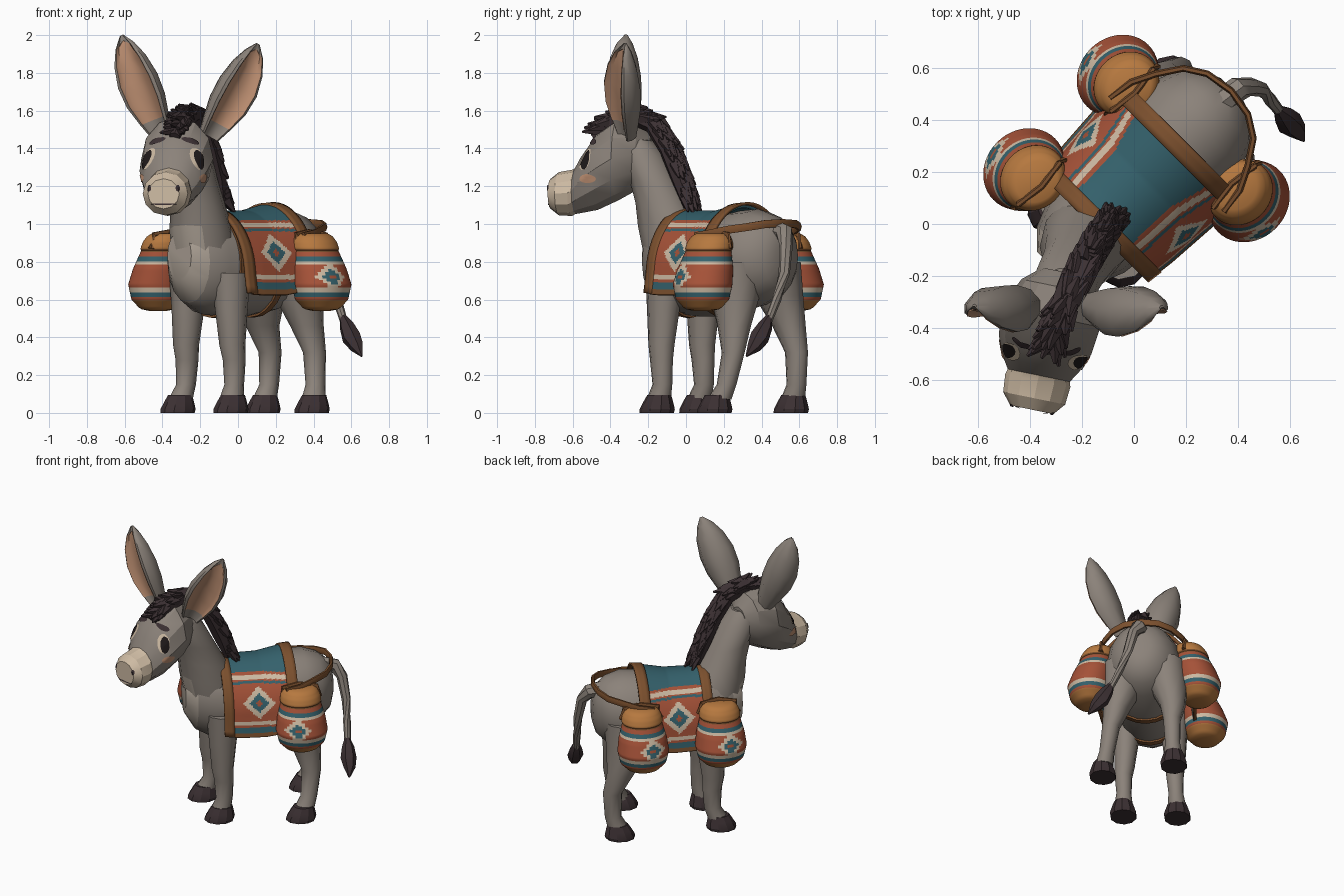
import bpy, bmesh, math, random
from mathutils import Vector as V, Matrix
from mathutils.bvhtree import BVHTree

if "Cube" in bpy.data.objects:
    bpy.data.objects.remove(bpy.data.objects["Cube"])

random.seed(4)
COL = {"grey_fur": (.26, .225, .195), "pale_fur": (.40, .345, .29), "cream": (.62, .50, .37),
       "dark_hair": (.045, .03, .033), "peach": (.52, .28, .17), "red_cloth": (.38, .085, .04),
       "teal_cloth": (.035, .12, .15), "brown_leather": (.20, .08, .027),
       "tan_leather": (.47, .19, .05), "eye_black": (.014, .01, .01)}
MAT = {}
for k, c in COL.items():
    MAT[k] = bpy.data.materials.new(k)
    MAT[k].diffuse_color = (*c, 1)
Z = V((0, 0, 1))


def finish(name, bm, rule, angle=35, normals=True):
    """rule: a colour name, or a function(face centre, normal) giving one."""
    if normals:
        bmesh.ops.recalc_face_normals(bm, faces=bm.faces)
    bm.normal_update()
    me = bpy.data.meshes.new(name)
    used = []
    for f in bm.faces:
        m = rule if isinstance(rule, str) else rule(f.calc_center_median(), f.normal)
        if m not in used:
            used.append(m)
        f.material_index = used.index(m)
    bm.to_mesh(me)
    bm.free()
    for m in used:
        me.materials.append(MAT[m])
    ob = bpy.data.objects.new(name, me)
    bpy.context.collection.objects.link(ob)
    bpy.ops.object.select_all(action='DESELECT')
    ob.select_set(True)
    bpy.context.view_layer.objects.active = ob
    bpy.ops.object.shade_smooth_by_angle(angle=math.radians(angle))
    return ob


def loft(name, rings, rule, angle=35, closed=True, cap=True):
    bm = bmesh.new()
    R = [[bm.verts.new(p) for p in r] for r in rings]
    n = len(R[0])
    for a, b in zip(R, R[1:]):
        for i in range(n if closed else n - 1):
            j = (i + 1) % n
            bm.faces.new((a[i], a[j], b[j], b[i]))
    if cap and closed:
        bm.faces.new(R[0])
        bm.faces.new(R[-1])
    return finish(name, bm, rule, angle)


def ring(c, a, b, n=12):
    return [V(c) + V(a) * math.cos(2 * math.pi * i / n) + V(b) * math.sin(2 * math.pi * i / n) for i in range(n)]


def tube(name, pts, rule, n=8, flat=None, angle=40):
    """pts: (x, y, z, r); flat gives a ribbon thickness."""
    P = [V(p[:3]) for p in pts]
    rings = []
    for i, p in enumerate(P):
        t = (P[min(i + 1, len(P) - 1)] - P[max(i - 1, 0)]).normalized()
        a = t.cross(Z if abs(t.z) < .95 else V((1, 0, 0))).normalized()
        r = pts[i][3]
        rings.append(ring(p, a * (flat or r), t.cross(a) * r, n))
    return loft(name, rings, rule, angle)


# Body frame: s runs to the rump, u to the animal's left
B, L = V((.707, .707, 0)), V((.707, -.707, 0))
OFF = V((-.07, .07, 0))
def W(s, u, z): return B * s + L * u + OFF + Z * z


BODY = [(-.34, .83, .09, .13), (-.27, .80, .16, .22), (-.16, .785, .205, .265), (0, .775, .225, .265),
        (.15, .775, .235, .265), (.3, .80, .245, .27), (.44, .82, .24, .26), (.54, .825, .20, .225),
        (.61, .83, .13, .165), (.635, .83, .06, .08)]
def section(s):
    for a, b in zip(BODY, BODY[1:]):
        if s <= b[0]:
            k = (s - a[0]) / (b[0] - a[0])
            return [a[i] + (b[i] - a[i]) * k for i in (1, 2, 3)]


def fur(c, n): return "pale_fur" if n.dot(-B) > .62 and c.z < 1.02 and n.z < .6 else "grey_fur"


loft("body", [ring(W(s, 0, zc), L * w, Z * h, 16) for s, zc, w, h in BODY], fur)
# Neck
loft("neck", [ring(c, (a, -a * .5, 0), (-b * .5, -b, .25 * b), 12) for c, a, b in [
    ((-.17, -.03, .80), .155, .18), ((-.19, -.065, .95), .15, .175), ((-.205, -.105, 1.08), .13, .15),
    ((-.23, -.16, 1.22), .115, .13), ((-.265, -.23, 1.38), .11, .12), ((-.28, -.26, 1.46), .08, .08)]], fur)

# Legs: centre and radius at each height, then a hoof
LEGS = {"front_left": ([(-.04, -.11, .74, .10), (-.035, -.12, .55, .083), (-.03, -.13, .36, .066), (-.02, -.13, .28, .058),
                        (-.02, -.125, .15, .05), (-.035, -.145, .07, .062)], (-.04, -.155)),
        "front_right": ([(-.26, .09, .74, .10), (-.265, .09, .55, .083), (-.275, .085, .36, .066), (-.27, .09, .28, .058),
                         (-.275, .095, .15, .05), (-.305, .07, .07, .062)], (-.32, .055)),
        "hind_left": ([(.29, .25, .80, .16), (.32, .26, .62, .125), (.365, .255, .46, .085), (.405, .25, .32, .058),
                       (.41, .215, .15, .05), (.40, .175, .07, .062)], (.39, .15)),
        "hind_right": ([(.13, .44, .80, .16), (.12, .49, .62, .125), (.13, .545, .46, .085), (.17, .585, .32, .058),
                        (.165, .585, .15, .05), (.14, .565, .07, .062)], (.13, .555))}
for nm, (pts, (hx, hy)) in LEGS.items():
    loft(nm + "_leg", [ring(p[:3], B * p[3] * 1.1, L * p[3], 10) for p in pts], "grey_fur", 45)
    loft(nm + "_hoof", [ring(V((hx, hy, z)) + B * z * .2, B * r * 1.12, L * r, 10) for z, r in
                        [(0, .086), (.02, .088), (.06, .074), (.095, .06)]], "dark_hair", 25)

# Tail and its tuft
tube("tail", [(.27, .39, .93, .03), (.34, .47, .97, .055), (.40, .52, .955, .048), (.45, .53, .89, .036),
              (.49, .52, .74, .03), (.525, .48, .60, .025), (.565, .43, .47, .02)], "grey_fur")
tube("tail_tuft", [(.555, .44, .51, .018), (.575, .42, .46, .04), (.60, .39, .40, .052), (.63, .36, .35, .038),
                   (.655, .32, .30, .005)], "dark_hair", 6, angle=20)

# Head frame: d runs to the nose, w to the animal's left
F = V((-.2, -.98, 0))
S = Z.cross(F)
def H(d, w, z): return V((-.305, -.28, z)) + F * d + S * w


HEAD = [(-.1, 1.37, .07, .1), (-.04, 1.37, .14, .18), (.08, 1.345, .195, .22), (.19, 1.28, .182, .205),
        (.27, 1.215, .148, .155), (.31, 1.175, .122, .122), (.33, 1.165, .128, .122), (.40, 1.16, .122, .115), (.445, 1.16, .085, .08)]
head = loft("head", [ring(H(d, 0, z), S * w, Z * h, 12) for d, z, w, h in HEAD],
            lambda c, n: "cream" if (c - H(0, 0, 0)).dot(F) > .31 else "grey_fur", 25)
tree = BVHTree.FromPolygons([v.co for v in head.data.vertices], [p.vertices[:] for p in head.data.polygons])


def decal(name, mat, d, deg, z, ru, rz, lift=.005, off=0.0, tilt=0.0):
    """Thin oval plate projected on the head from a given direction."""
    a = math.radians(deg)
    D = F * math.cos(a) + S * math.sin(a)
    T = Z.cross(D)
    bm, rows = bmesh.new(), []
    for k in (1, .66, .33, .02):
        row = []
        for i in range(14):
            q = 2 * math.pi * i / 14
            x, y = ru * k * math.cos(q), rz * k * math.sin(q)
            o = H(d, 0, z) + T * (x + off) + Z * (y + tilt * x) + D * .5
            hit = tree.ray_cast(o, -D)[0]
            row.append(bm.verts.new((hit or o - D * .35) + D * lift))
        rows.append(row)
    for r1, r2 in zip(rows, rows[1:]):
        for i in range(14):
            j = (i + 1) % 14
            bm.faces.new((r1[i], r1[j], r2[j], r2[i]))
    bm.faces.new(rows[-1])
    finish(name, bm, mat, normals=False)


for sd, nm, a in ((1, "left", 52), (-1, "right", 46)):
    decal(nm + "_eye_white", "cream", .12, a * sd, 1.345, .041, .06, .005)
    decal(nm + "_pupil", "eye_black", .12, a * sd, 1.34, .03, .052, .009, .008 * sd)
    decal(nm + "_brow", "dark_hair", .12, a * sd, 1.44, .042, .017, .008, 0, -.25 * sd)
    decal(nm + "_blush", "peach", .10, (a + 4) * sd, 1.24, .045, .024)
    decal(nm + "_nostril", "dark_hair", .30, 28 * sd, 1.19, .012, .018)
decal("mouth", "dark_hair", .3, 0, 1.105, .07, .004)

# Ears: thick leaf shapes with a hollow, peach lining
HALF = [(1, .1), (.9, .45), (.74, .5), (.6, .22)]
EAR = HALF + [(0, .05)] + [(-x, y) for x, y in HALF[::-1]] + [(-.75, -.5), (0, -.85), (.75, -.5)]
for nm, base, tip, face in (("left", (-.165, -.30, 1.47), (.105, -.32, 1.955), (.55, -.83, 0)),
                            ("right", (-.40, -.29, 1.48), (-.615, -.315, 2.0), (-.35, -.93, 0))):
    b, t = V(base), V(tip)
    ax = (t - b).normalized()
    fr = (V(face) - ax * ax.dot(V(face))).normalized()
    sd = ax.cross(fr)
    rings = [[b.lerp(t, k) + sd * w * x + fr * w * (y + .25) for x, y in EAR] for k, w in
             ((0, .06), (.15, .085), (.35, .113), (.55, .117), (.75, .094), (.9, .055), (1, .01))]
    loft(nm + "_ear", rings, "grey_fur", 50)
    loft(nm + "_ear_lining", [[p + fr * .004 for p in r[2:7]] for r in rings[1:6]] +
         [[r + fr * .004 for r in [rings[5][4].lerp(rings[6][4], .5)] * 5]], "peach", 50, closed=False)

# Mane: a ridge with shaggy tufts
MP = [(-.085, .015, 1.09), (-.115, -.025, 1.24), (-.155, -.09, 1.40), (-.20, -.17, 1.53), (-.25, -.28, 1.58),
      (-.30, -.39, 1.54), (-.335, -.485, 1.46)]
tube("mane_ridge", [(*p, .055 if 0 < i < 6 else .03) for i, p in enumerate(MP)], "dark_hair", 7, angle=15)
bm = bmesh.new()
for i in range(110):
    k = i / 110 * 5.9
    a, b = V(MP[int(k)]), V(MP[int(k) + 1])
    c, t = a.lerp(b, k % 1), (b - a).normalized()
    side = t.cross(Z).normalized()
    out = side.cross(t).normalized()
    q = random.uniform(-1.3, 1.3)
    o = out * math.cos(q) + side * math.sin(q)
    way = (o * .4 - t * (1 if k < 4 else -.6) + Z * (.12 if k > 3 else 0)).normalized()
    M = Matrix.Translation(c + o * .042 + way * .015) @ way.to_track_quat('Z', 'Y').to_matrix().to_4x4()
    bmesh.ops.create_cone(bm, cap_ends=True, segments=5, radius1=.034, radius2=.006,
                          depth=random.uniform(.07, .1), matrix=M)
finish("mane_tufts", bm, "dark_hair", 15)


# Blanket and straps follow the body, then flare out as they hang
def drape(s, deg, off):
    zc, w, h = section(s)
    q = math.radians(deg)
    u = math.sin(q) if abs(deg) < 90 else math.copysign(1, deg)
    return W(s, (w + off + .05 * (abs(deg) / 120) ** 2) * u, zc + (h + off) * math.cos(q))


def sheet(name, s0, s1, ns, deg, nd, off, rule, thick):
    rings = [[drape(s0 + (s1 - s0) * i / ns, deg * (2 * j / nd - 1), off) for j in range(nd + 1)] for i in range(ns + 1)]
    ob = loft(name, rings, rule, 40, closed=False)
    md = ob.modifiers.new("thickness", 'SOLIDIFY')
    md.thickness, md.offset = thick, 0


def bands(z, m, stops, default):
    """Diamond of size m, else the first stop above z."""
    if m < .1:
        return "red_cloth" if m < .022 else "teal_cloth" if m < .06 else "cream"
    for top, col in stops:
        if z < top:
            return col
    return default


def blanket_rule(c, n):
    s = (c - OFF).dot(B)
    return bands(c.z, abs(s - .11) * .95 + abs(c.z - .845),
                 [(.655, "brown_leather"), (.69, "teal_cloth"), (.705, "red_cloth"), (.73, "cream"), (.955, "red_cloth"),
                  (.968, "teal_cloth"), (.977, "red_cloth"), (1.0, "cream"), (1.012, "red_cloth")], "teal_cloth")


sheet("blanket", -.08, .34, 40, 122, 150, .022, blanket_rule, .02)
sheet("front_strap", -.12, -.055, 3, 120, 30, .03, "brown_leather", .016)
sheet("rear_strap", .295, .365, 3, 115, 30, .034, "brown_leather", .016)
for nm, s in (("front_girth", -.08), ("rear_girth", .2)):
    loft(nm, [ring(W(s + d, 0, section(s)[0]), L * (section(s)[1] + o), Z * (section(s)[2] + o), 24)
              for d, o in ((-.02, 0), (-.02, .012), (.02, .012), (.02, 0))], "brown_leather", cap=False)
# Strap round the rump
rp = [(.28, .31, .935), (.38, .295, .95), (.47, .25, .97), (.56, .19, .985), (.61, .11, 1.0), (.628, 0, 1.005)]
rp = rp + [(s, -u, z) for s, u, z in rp[-2::-1]]
tube("rump_strap", [(*W(*p), .024) for p in rp], "brown_leather", 6, flat=.013)

# Saddle bags
PROF = [(.54, .05), (.55, .10), (.60, .15), (.68, .168), (.76, .157), (.83, .137), (.86, .128), (.87, .135),
        (.905, .128), (.935, .11), (.95, .085)]
def bag_radius(z):
    for (a, r), (b, q) in zip(PROF, PROF[1:]):
        if z <= b + 1e-6:
            return r + (q - r) * (z - a) / (b - a)


for nm, s0, sg in (("right_rear_bag", .36, -1), ("right_front_bag", -.15, -1), ("left_rear_bag", .375, 1)):
    def bag_rule(c, n):
        p = c - OFF
        m = abs(p.dot(B) - s0 + .045) + abs(c.z - .72) if p.dot(L) * sg > .36 else 1
        return bands(c.z, m * 1.2, [(.60, "tan_leather"), (.615, "red_cloth"), (.64, "teal_cloth"), (.66, "cream"),
                     (.785, "red_cloth"), (.80, "cream"), (.83, "teal_cloth"), (.85, "red_cloth"),
                     (.868, "brown_leather")], "tan_leather")
    zs = [.54 + .41 * i / 50 for i in range(51)]
    loft(nm, [ring(W(s0, sg * (.35 - .25 * max(0, z - .68)), z), B * bag_radius(z), L * bag_radius(z) * .88, 48)
              for z in zs], bag_rule, 40)
    # short hanger from the bag to the blanket
    tube(nm + "_hanger", [(*W(s0 + d, sg * u, z), .02) for d, u, z in
                          [(-.13, .27, .87), (-.11, .27, .94), (0, .255, .955), (.11, .27, .94), (.13, .27, .87)]],
         "brown_leather", 6, flat=.012)

for m in bpy.data.materials:
    if m.users and not m.is_grease_pencil:
        m.use_nodes = True
        m.node_tree.nodes["Principled BSDF"].inputs["Base Color"].default_value = m.diffuse_color
